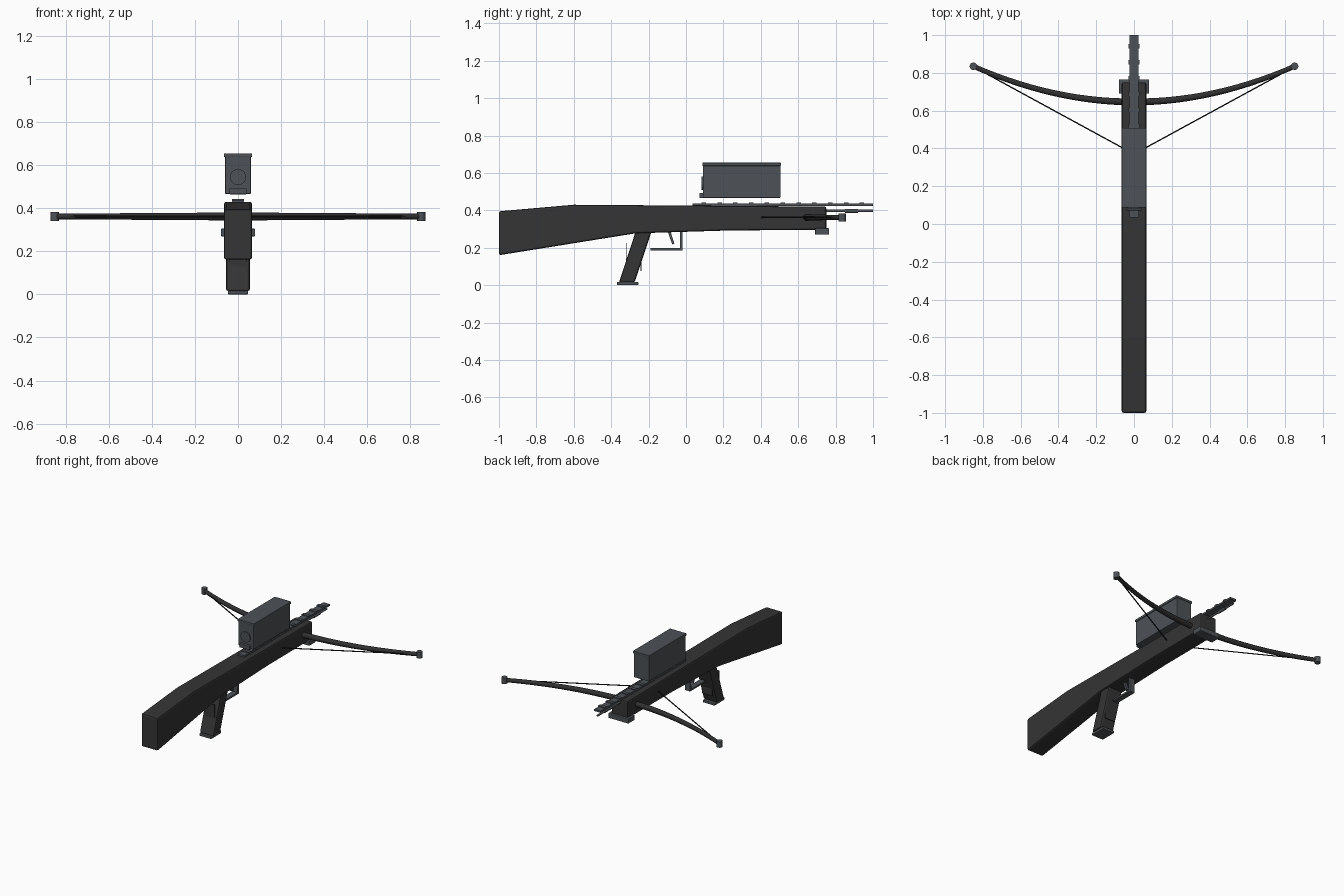
import bpy, bmesh, math
from mathutils import Vector

if "Cube" in bpy.data.objects:
    bpy.data.objects.remove(bpy.data.objects["Cube"])


def material(name, rgb):
    m = bpy.data.materials.new(name)
    m.diffuse_color = (*rgb, 1)
    m.use_nodes = True
    m.node_tree.nodes["Principled BSDF"].inputs["Base Color"].default_value = m.diffuse_color
    return m


STOCK = material("dark stock grey", (0.035, 0.035, 0.035))
METAL = material("blue grey metal", (0.075, 0.085, 0.095))
LIMB = material("limb charcoal", (0.03, 0.03, 0.03))
BLACK = material("string black", (0.012, 0.012, 0.012))


def finish(name, bm, mat, bevel=0, smooth=False):
    bmesh.ops.recalc_face_normals(bm, faces=bm.faces)
    me = bpy.data.meshes.new(name)
    bm.to_mesh(me)
    bm.free()
    me.materials.append(mat)
    ob = bpy.data.objects.new(name, me)
    bpy.context.collection.objects.link(ob)
    if bevel:
        b = ob.modifiers.new("bevel", "BEVEL")
        b.width, b.segments, b.limit_method = bevel, 2, "ANGLE"
    if smooth:
        bpy.ops.object.select_all(action="DESELECT")
        ob.select_set(True)
        bpy.context.view_layer.objects.active = ob
        bpy.ops.object.shade_smooth_by_angle(angle=math.radians(50))
    return ob


def side_profile(name, pts, half, mat, bevel=0):
    """Extrude a (y, z) outline across x."""
    bm = bmesh.new()
    f = bm.faces.new([bm.verts.new((-half, y, z)) for y, z in pts])
    r = bmesh.ops.extrude_face_region(bm, geom=[f])
    vs = [v for v in r["geom"] if isinstance(v, bmesh.types.BMVert)]
    bmesh.ops.translate(bm, verts=vs, vec=(2 * half, 0, 0))
    return finish(name, bm, mat, bevel)


def box(name, half, y0, y1, z0, z1, mat, bevel=0):
    return side_profile(name, [(y0, z0), (y1, z0), (y1, z1), (y0, z1)], half, mat, bevel)


def tube(name, path, radii, mat, sides=8):
    """Sweep a round section along a path."""
    bm = bmesh.new()
    path = [Vector(p) for p in path]
    rings = []
    for i, p in enumerate(path):
        t = (path[min(i + 1, len(path) - 1)] - path[max(i - 1, 0)]).normalized()
        ref = Vector((1, 0, 0)) if abs(t.z) > 0.9 else Vector((0, 0, 1))
        a = t.cross(ref).normalized()
        b = a.cross(t)
        rings.append([bm.verts.new(p + radii[i] * (
            math.cos(w) * a + math.sin(w) * b))
            for w in (2 * math.pi * (k + 0.5) / sides for k in range(sides))])
    for r, s in zip(rings, rings[1:]):
        for k in range(sides):
            n = (k + 1) % sides
            bm.faces.new((r[k], r[n], s[n], s[k]))
    bm.faces.new(rings[0])
    bm.faces.new(rings[-1])
    return finish(name, bm, mat, smooth=True)


# Stock and fore-end
side_profile("stock", [(-1, 0.16), (-0.27, 0.277), (0.25, 0.293), (0.75, 0.295),
                       (0.75, 0.42), (-0.6, 0.43), (-1, 0.395)], 0.065, STOCK, 0.01)

# Pistol grip with base plate and thin grip strips
side_profile("grip", [(-0.358, 0.015), (-0.275, 0.015), (-0.185, 0.285),
                      (-0.27, 0.285)], 0.055, STOCK, 0.01)
box("grip_base", 0.047, -0.37, -0.255, 0.0, 0.018, METAL, 0.004)
box("grip_strip_rear", 0.04, -0.321, -0.317, 0.11, 0.225, STOCK)
box("grip_strip_front", 0.04, -0.243, -0.239, 0.075, 0.19, STOCK)

# Trigger and guard
side_profile("trigger_guard", [(-0.19, 0.186), (-0.018, 0.186), (-0.018, 0.29),
                               (-0.032, 0.29), (-0.032, 0.198), (-0.19, 0.198)],
             0.02, METAL)
side_profile("trigger", [(-0.074, 0.218), (-0.062, 0.222), (-0.082, 0.285),
                         (-0.097, 0.285)], 0.01, METAL)

# Top rail with evenly spaced ridges
box("rail", 0.025, 0.035, 1.0, 0.424, 0.437, METAL)
for i in range(11):
    y = 0.095 + i * 0.0845
    box(f"rail_ridge_{i + 1}", 0.028, y - 0.012, y + 0.012, 0.432, 0.443, METAL)

# Bolt under the rail
tube("bolt_shaft", [(0, 0.6, 0.397), (0, 1.0, 0.397)], [0.007] * 2, METAL)
tube("bolt_collar", [(0, 0.85, 0.397), (0, 0.92, 0.397)], [0.011, 0.011], METAL)

# Magazine box, lid, round cap and lower catch
box("magazine", 0.06, 0.09, 0.505, 0.467, 0.645, METAL, 0.003)
box("magazine_lid", 0.065, 0.087, 0.508, 0.638, 0.655, METAL, 0.003)
tube("magazine_cap", [(0, 0.082, 0.545), (0, 0.1, 0.545)], [0.037] * 2, METAL, 24)
box("magazine_catch", 0.04, 0.072, 0.097, 0.465, 0.493, METAL, 0.003)

# Front mounting block
box("front_block", 0.08, 0.69, 0.765, 0.27, 0.305, METAL, 0.004)

# Bow limbs, tip caps and string on both sides
for side, s in (("left", -1), ("right", 1)):
    ts = [i / 14 for i in range(15)]
    tube(f"limb_{side}", [(s * 0.85 * t, 0.646 + 0.189 * t * t, 0.362) for t in ts],
         [0.02 - 0.006 * t for t in ts], LIMB, 8)
    tube(f"limb_tip_{side}", [(s * 0.85, 0.835, 0.341), (s * 0.85, 0.835, 0.383)],
         [0.02] * 2, METAL, 16)
    tube(f"string_{side}", [(s * 0.845, 0.83, 0.362), (0, 0.37, 0.362)],
         [0.004] * 2, BLACK, 6)
